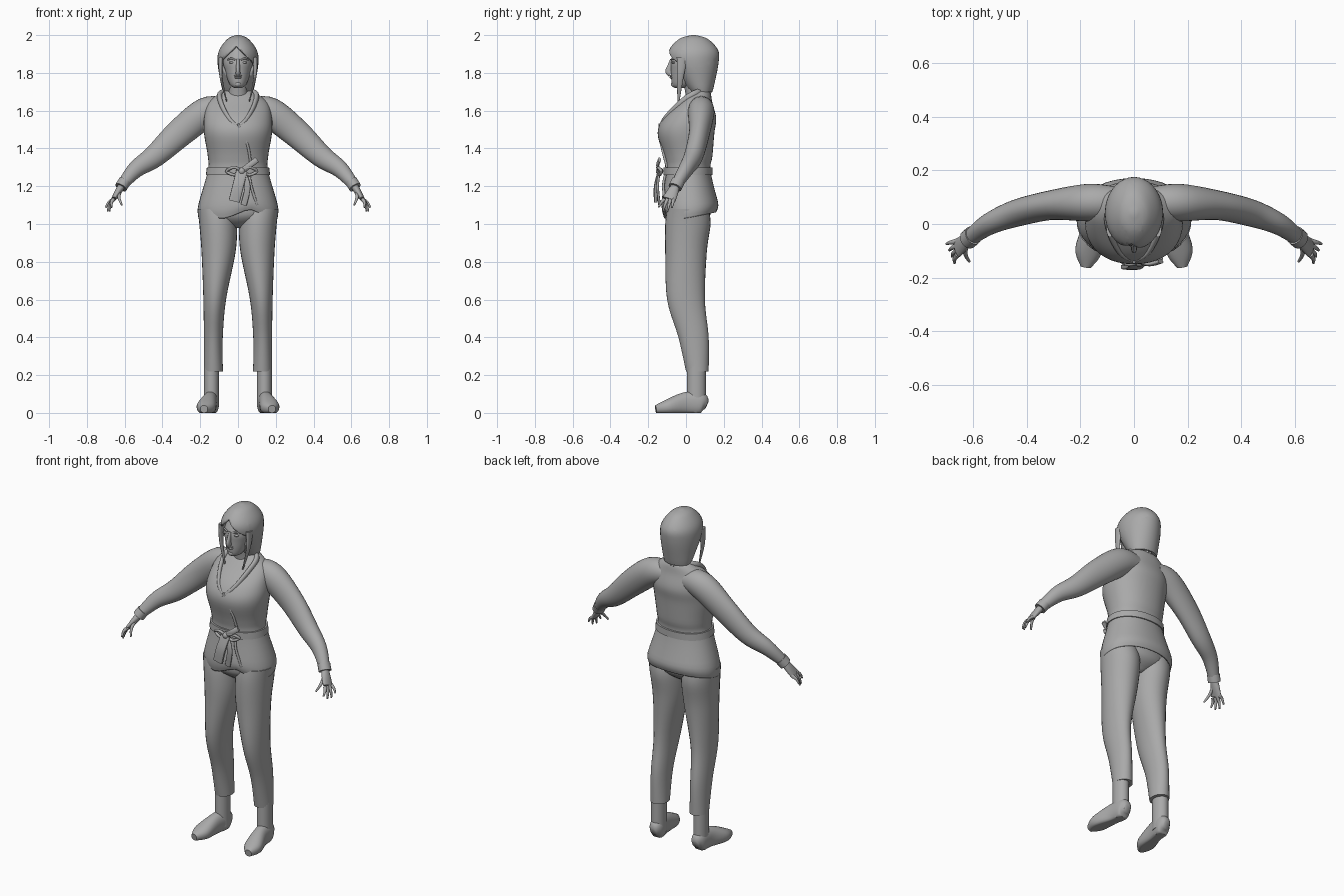
import bpy, bmesh, math
from mathutils import Vector

cube = bpy.data.objects.get("Cube")
if cube:
    bpy.data.objects.remove(cube)

SHADE = (.4, .4, .4, 1)
grey = bpy.data.materials.new("plain grey")
grey.use_nodes = True
grey.diffuse_color = SHADE
grey.node_tree.nodes["Principled BSDF"].inputs["Base Color"].default_value = SHADE

X, Y, Z = Vector((1, 0, 0)), Vector((0, 1, 0)), Vector((0, 0, 1))


def finish(name, bm):
    """Turn a bmesh into a smooth shaded object."""
    bmesh.ops.recalc_face_normals(bm, faces=bm.faces)
    mesh = bpy.data.meshes.new(name)
    bm.to_mesh(mesh)
    bm.free()
    mesh.materials.append(grey)
    obj = bpy.data.objects.new(name, mesh)
    bpy.context.collection.objects.link(obj)
    bpy.ops.object.select_all(action="DESELECT")
    obj.select_set(True)
    bpy.context.view_layer.objects.active = obj
    bpy.ops.object.shade_smooth_by_angle(angle=math.radians(50))
    return obj


def thicken(obj, thickness):
    modifier = obj.modifiers.new("thickness", "SOLIDIFY")
    modifier.thickness = thickness
    modifier.offset = -1


def spline(rings, steps):
    """Catmull-Rom interpolation of ring values."""
    result = []
    last = len(rings) - 1
    for index in range(last):
        near = [rings[min(max(index + offset, 0), last)] for offset in (-1, 0, 1, 2)]
        for step in range(steps):
            t = step / steps
            result.append([b + t / 2 * (c - a + t * (2 * a - 5 * b + 4 * c - d + t * (3 * (b - c) + d - a)))
                           for a, b, c, d in zip(*near)])
    return result + [list(rings[last])]


def skin(rings, side=None, sides=28, steps=5, power=1, caps=True, mirror=1):
    """Skin rings (x, y, z, radius, radius): level, or turned along the path if a side axis is given."""
    bm = bmesh.new()
    data = spline(rings, steps)
    centres = [Vector((x * mirror, y, z)) for x, y, z, wide, deep in data]
    loops = []
    for index, (centre, ring) in enumerate(zip(centres, data)):
        across, along = X, Y
        if side:
            ahead = centres[min(index + 1, len(data) - 1)]
            tangent = (ahead - centres[max(index - 1, 0)]).normalized()
            across = (side - tangent * side.dot(tangent)).normalized()
            along = tangent.cross(across)
        loop = []
        for k in range(sides):
            angle = math.tau * k / sides
            c, s = [math.copysign(abs(value) ** power, value) for value in (math.cos(angle), math.sin(angle))]
            loop.append(bm.verts.new(centre + across * c * ring[-2] + along * s * ring[-1]))
        loops.append(loop)
    for low, high in zip(loops, loops[1:]):
        for k in range(sides):
            bm.faces.new((low[k - 1], low[k], high[k], high[k - 1]))
    if caps:
        bm.faces.new(loops[0])
        bm.faces.new(loops[-1])
    return bm


def central(rows, **options):
    """Level rings (y, z, width, depth) on the middle line."""
    return skin([(0, *row) for row in rows], **options)


def cord(name, points, wide, deep, side=X, tip=1, **options):
    """Strip along points, tapering towards its tip."""
    rings = []
    for index, point in enumerate(points):
        scale = 1 + (tip - 1) * index / (len(points) - 1)
        rings.append((*point, wide * scale, deep * scale))
    return finish(name, skin(rings, side=side, sides=14, **options))


def ball(name, place, size):
    bm = bmesh.new()
    bmesh.ops.create_uvsphere(bm, u_segments=16, v_segments=10, radius=1)
    for v in bm.verts:
        v.co = Vector([p + c * s for p, c, s in zip(place, v.co, size)])
    return finish(name, bm)


# jacket body with a hem that rises at the back and at the front opening
jacket = central([(.02, 1.03, .21, .14), (.02, 1.1, .21, .15), (.01, 1.28, .16, .12), (.01, 1.36, .16, .13),
                  (0, 1.48, .18, .15), (.02, 1.56, .18, .14), (.05, 1.64, .16, .09), (.07, 1.69, .1, .06),
                  (.07, 1.71, .07, .04)], sides=40, power=.92, caps=False)
for v in jacket.verts:
    fade = max(0, 1 - (v.co.z - 1.03) / .12)
    opening = max(0, 1 - abs(v.co.x - .06) / .12) if v.co.y < 0 else 0
    v.co.z += fade * (max(0, v.co.y) / 5 + opening / 20)
thicken(finish("jacket_body", jacket), .008)

# belt, knot, bow and hanging ties
finish("belt", central([(.01, 1.26, .17, .13), (.01, 1.3, .165, .13)], sides=40, power=.92))
knot = (.02, -.14, 1.28)
ball("belt_knot", knot, (.02, .02, .02))
cord("bow_end", [knot, (.06, -.15, 1.31), (.1, -.14, 1.34)], .008, .016, Y)
for name, reach in (("right_bow_loop", -.08), ("left_bow_loop", .08)):
    tip_x, half_x = knot[0] + reach, knot[0] + reach / 2
    cord(name, [knot, (half_x, -.15, 1.3), (tip_x, -.13, 1.28), (half_x, -.14, 1.26), knot], .008, .008, Y)
cord("wide_tie", [knot, (0, -.16, 1.2), (-.02, -.16, 1.12)], .03, .01, power=.5)
cord("narrow_tie", [knot, (.05, -.15, 1.2), (.03, -.14, 1.1)], .016, .007, power=.5)

# overlapping front edge
cord("wrap_edge", [(0, -.14, 1.53), (.05, -.13, 1.42), (.07, -.1, 1.3)], .007, .007)
cord("lower_wrap_edge", [(.06, -.11, 1.26), (.07, -.12, 1.2), (.1, -.11, 1.1)], .007, .007)

# hips hidden beneath the jacket
finish("hips", central([(.01, .98, .03, .05), (.01, 1.05, .19, .12), (.01, 1.2, .16, .1)]))

for side_name, sign in (("left", 1), ("right", -1)):
    # trouser leg, kept to a nearly straight outer line
    rows = [(.06, .22, .05, .06), (.04, .4, .05, .08), (0, .6, .06, .1), (0, .85, .09, .11), (.01, 1, .1, .12),
            (.01, 1.08, .1, .11)]
    leg = [(.18 + .025 * z ** 4 - wide, y, z, wide, deep) for y, z, wide, deep in rows]
    finish(side_name + "_trouser_leg", skin(leg, mirror=sign))

    # boot with a flattened sole
    shaft = [(.14, .055, z, .04, .05) for z in (.27, .12, .03)]
    finish(side_name + "_boot_shaft", skin(shaft, mirror=sign))
    foot = skin([(.14, .11, .04, .02, .02), (.14, .08, .05, .04, .06), (.15, 0, .05, .04, .06),
                 (.17, -.1, .03, .05, .04), (.18, -.16, .02, .02, .02)], side=X, mirror=sign, power=.9)
    for v in foot.verts:
        v.co.z = max(v.co.z, 0)
    finish(side_name + "_foot", foot)

    # sleeve and cuff
    wrist = Vector((.61, -.05, 1.21))
    sleeve = [(.07, .08, 1.61, .06, .06), (.17, .08, 1.59, .07, .08), (.31, .07, 1.48, .055, .075),
              (.44, .04, 1.36, .05, .06), (.54, 0, 1.29, .04, .045), (*wrist, .03, .03)]
    finish(side_name + "_sleeve", skin(sleeve, side=Y, mirror=sign))
    hand_line = Vector((.05, -.04, -.08))
    cord(side_name + "_cuff", [wrist - hand_line / 5, wrist + hand_line / 5], .037, .034, Y, mirror=sign)

    # hand and fingers
    palm = wrist + hand_line
    finish(side_name + "_hand", skin([(*wrist, .02, .02), (*(wrist + hand_line / 2), .03, .018),
                                      (*palm, .036, .012)], side=Y, mirror=sign))
    cord(side_name + "_thumb", [wrist + hand_line / 3, (.63, -.11, 1.14), (.615, -.14, 1.1)],
         .012, .012, Y, tip=.4, mirror=sign)
    for index, finger in enumerate(("index", "middle", "ring", "little")):
        spread = index - 1.5
        root = palm + Vector((0, spread * .017, 0))
        end = palm + Vector((.025 + spread * .01, -.02 + spread * .024, -.065 + spread ** 2 / 100))
        bend = (root + end) / 2 + Vector((.005, 0, .005))
        cord(f"{side_name}_{finger}_finger", [root, bend, end], .011, .011, Y, tip=.4, mirror=sign)

    # collar
    cord(side_name + "_collar", [(0, .12, 1.7), (.09, .05, 1.69), (.09, -.03, 1.64), (.05, -.11, 1.56),
                                 (0, -.14, 1.51)], .023, .017, Z, tip=.4, mirror=sign)
    # front locks of hair
    cord(side_name + "_hair_lock", [(.09, -.02, 1.88), (.09, -.03, 1.78), (.06, -.04, 1.65)],
         .013, .03, tip=.2, mirror=sign)
    # eyes and brows
    ball(side_name + "_eye", (sign * .034, -.064, 1.855), (.015, .012, .007))
    cord(side_name + "_brow", [(.016, -.077, 1.87), (.036, -.071, 1.876), (.055, -.053, 1.87)],
         .005, .004, Z, mirror=sign)

# neck and head
finish("neck", central([(.05, 1.6, .07, .05), (.04, 1.67, .05, .04), (.03, 1.78, .05, .05)]))
finish("head", central([(-.03, 1.72, .02, .03), (-.02, 1.74, .044, .055), (.01, 1.81, .07, .09),
                        (.02, 1.87, .078, .097), (.04, 1.96, .05, .07)]))
cord("nose", [(0, -.07, 1.87), (0, -.08, 1.84), (0, -.09, 1.81), (0, -.08, 1.8)], .008, .014, tip=1.6)
for name, height in (("upper_lip", 1.785), ("lower_lip", 1.775)):
    ball(name, (0, -.076, height), (.02, .012, .006))
ball("chin", (0, -.06, 1.74), (.02, .02, .016))

# hair cap, cut open around the face along a parted fringe
hair = central([(.08, 1.7, .08, .06), (.07, 1.74, .09, .08), (.045, 1.85, .108, .127), (.04, 1.92, .1, .13),
                (.04, 1.98, .055, .075), (.04, 2, .01, .01)], sides=36)
parting, temple = Vector((-.01, 0, 1.945)), Vector((0, -.025, 0))
slopes = [(X + Z).normalized(), (Z - X).normalized()]
for point, normal in [(parting, slope) for slope in slopes] + [(temple, Y)]:
    bmesh.ops.bisect_plane(hair, geom=hair.verts[:] + hair.edges[:] + hair.faces[:],
                           plane_co=point, plane_no=normal)
window = []
for face in hair.faces:
    centre = face.calc_center_median()
    below = all((centre - parting).dot(slope) < 0 for slope in slopes)
    if below and centre.y < temple.y:
        window.append(face)
bmesh.ops.delete(hair, geom=window, context="FACES")
thicken(finish("hair", hair), .012)
